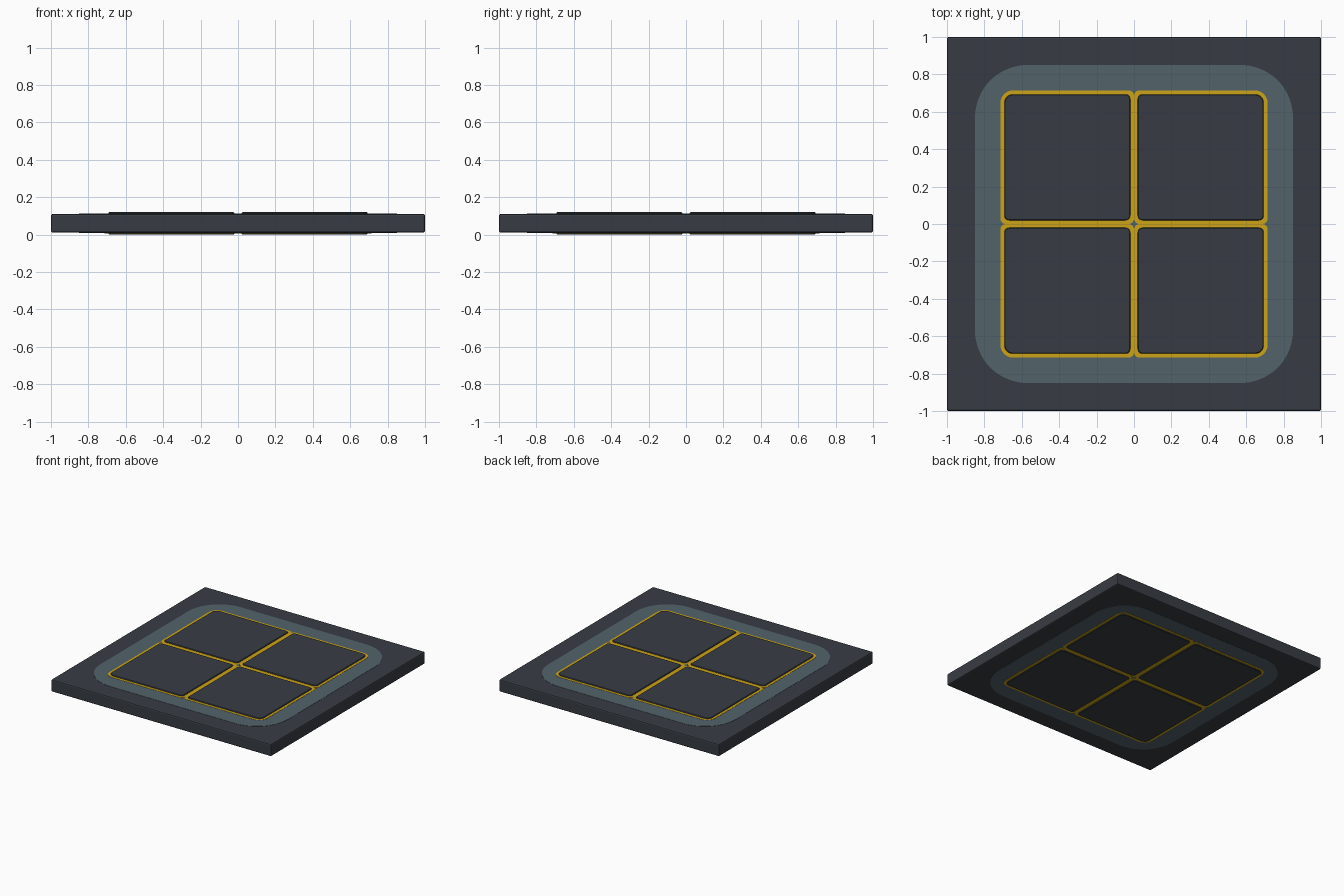
import bpy, bmesh, math

if "Cube" in bpy.data.objects:
    bpy.data.objects.remove(bpy.data.objects["Cube"])

MID = 0.06  # mid-height: the panel is the same on both faces


def material(name, rgb):
    m = bpy.data.materials.new(name)
    m.diffuse_color = (*rgb, 1)
    m.use_nodes = True
    m.node_tree.nodes["Principled BSDF"].inputs["Base Color"].default_value = m.diffuse_color
    return m


DARK = material("dark slate", (0.039, 0.046, 0.057))
TEAL = material("grey teal", (0.085, 0.125, 0.143))
GOLD = material("golden yellow", (0.61, 0.37, 0.008))


def outline(x0, y0, x1, y1, radii, n=8):
    """Rounded rectangle; radii run counter-clockwise from the upper right."""
    pts = []
    corners = ((x1, y1, -1, -1), (x0, y1, 1, -1), (x0, y0, 1, 1), (x1, y0, -1, 1))
    for k, ((cx, cy, sx, sy), r) in enumerate(zip(corners, radii)):
        for i in range(n + 1):
            a = math.pi / 2 * (k + i / n)
            pts.append((cx + sx * r + r * math.cos(a), cy + sy * r + r * math.sin(a)))
    return pts


def loft(name, layers, mat):
    """Closed solid through a stack of (outline, z) layers."""
    bm = bmesh.new()
    rings = [[bm.verts.new((x, y, z)) for x, y in pts] for pts, z in layers]
    for a, b in zip(rings, rings[1:]):
        for i in range(len(a)):
            j = (i + 1) % len(a)
            bm.faces.new((a[i], a[j], b[j], b[i]))
    bm.faces.new(rings[0][::-1])
    bm.faces.new(rings[-1])
    me = bpy.data.meshes.new(name)
    bm.to_mesh(me)
    bm.free()
    me.materials.append(mat)
    ob = bpy.data.objects.new(name, me)
    bpy.context.collection.objects.link(ob)
    return ob


# Square slab with softened edges
bpy.ops.mesh.primitive_cube_add(size=1, location=(0, 0, MID))
slab = bpy.context.object
slab.name = "base_slab"
slab.scale = (2, 2, 0.1)
bpy.ops.object.transform_apply(location=False, rotation=False, scale=True)
slab.data.materials.append(DARK)
bev = slab.modifiers.new("edge", "BEVEL")
bev.width, bev.segments = 0.01, 2

# Rounded teal band, showing on top and underneath
band = outline(-0.85, -0.85, 0.85, 0.85, (0.28,) * 4, 16)
loft("rounded_band", [(band, MID - 0.0515), (band, MID + 0.0515)], TEAL)

# Four quarter tiles: gold border plate with a raised dark pad
for side_x, sx in (("right", 1), ("left", -1)):
    for side_y, sy in (("back", 1), ("front", -1)):

        def quarter(lo, hi, r_out, r_in):
            radii = [r_out if (cx == sx and cy == sy) else r_in
                     for cx, cy in ((1, 1), (-1, 1), (-1, -1), (1, -1))]
            xs, ys = sorted((lo * sx, hi * sx)), sorted((lo * sy, hi * sy))
            return outline(xs[0], ys[0], xs[1], ys[1], radii)

        edge = quarter(0.0, 0.715, 0.07, 0.03)
        loft(f"gold_border_{side_y}_{side_x}",
             [(edge, MID - 0.053), (edge, MID + 0.053)], GOLD)
        wide = quarter(0.02, 0.693, 0.045, 0.025)
        slim = quarter(0.024, 0.689, 0.042, 0.022)
        loft(f"raised_pad_{side_y}_{side_x}",
             [(slim, 0.0), (wide, 0.004), (wide, 0.116), (slim, 0.12)], DARK)
